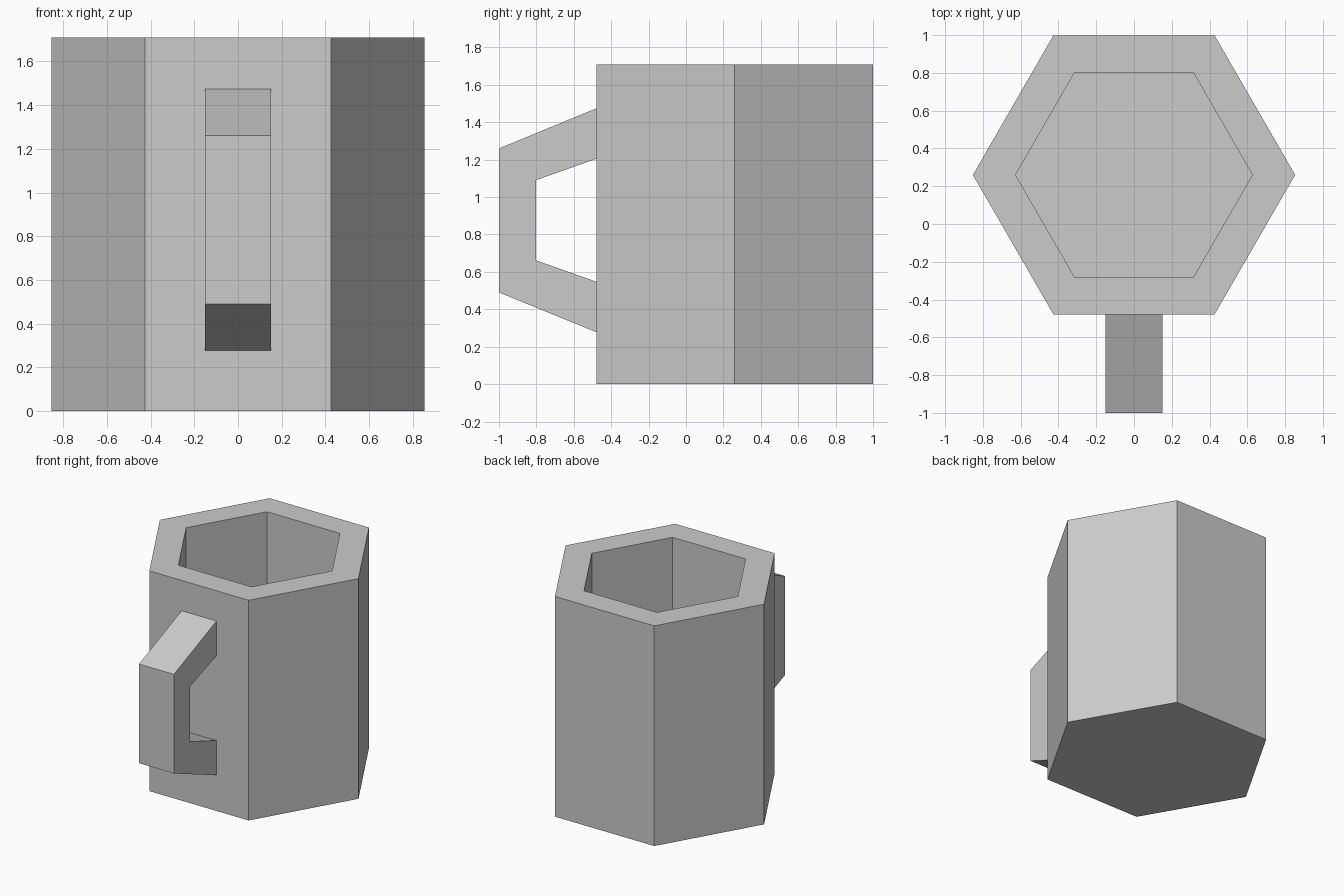
import bpy
import bmesh
from math import cos, sin, radians

if "Cube" in bpy.data.objects:
    bpy.data.objects.remove(bpy.data.objects["Cube"])

CENTER_Y = 0.26
HEIGHT = 1.71
FLOOR = 0.2

# Plain grey for the whole mug
grey = bpy.data.materials.new("grey")
grey.use_nodes = True
color = (0.6, 0.6, 0.6, 1)
grey.diffuse_color = color
grey.node_tree.nodes["Principled BSDF"].inputs["Base Color"].default_value = color


def add_object(name, bm):
    bmesh.ops.recalc_face_normals(bm, faces=bm.faces)
    mesh = bpy.data.meshes.new(name)
    bm.to_mesh(mesh)
    bm.free()
    mesh.materials.append(grey)
    obj = bpy.data.objects.new(name, mesh)
    bpy.context.collection.objects.link(obj)
    return obj


def hexagon(bm, radius, z):
    return [bm.verts.new((radius * cos(radians(60 * i)),
                          CENTER_Y + radius * sin(radians(60 * i)), z))
            for i in range(6)]


# Hollow six-sided cup: outer wall, rim, inner wall, with floors closing both ends
bm = bmesh.new()
rings = [hexagon(bm, r, z) for r, z in
         ((0.853, 0), (0.853, HEIGHT), (0.627, HEIGHT), (0.627, FLOOR))]
for a, b in zip(rings, rings[1:]):
    for i in range(6):
        j = (i + 1) % 6
        bm.faces.new((a[i], a[j], b[j], b[i]))
bm.faces.new(rings[0])
bm.faces.new(rings[-1])
add_object("cup_body", bm)

# Handle: outer and inner outlines (y, z) bridged into an open bracket
outer = [(-0.478, 1.475), (-1, 1.26), (-1, 0.49), (-0.478, 0.277)]
inner = [(-0.478, 1.205), (-0.803, 1.09), (-0.803, 0.662), (-0.478, 0.547)]
bm = bmesh.new()
sections = [[bm.verts.new((x, *p)) for x, p in
             ((-0.15, o), (0.15, o), (0.15, n), (-0.15, n))]
            for o, n in zip(outer, inner)]
for a, b in zip(sections, sections[1:]):
    for i in range(4):
        j = (i + 1) % 4
        bm.faces.new((a[i], a[j], b[j], b[i]))
bm.faces.new(sections[0])
bm.faces.new(sections[-1])
add_object("handle", bm)
